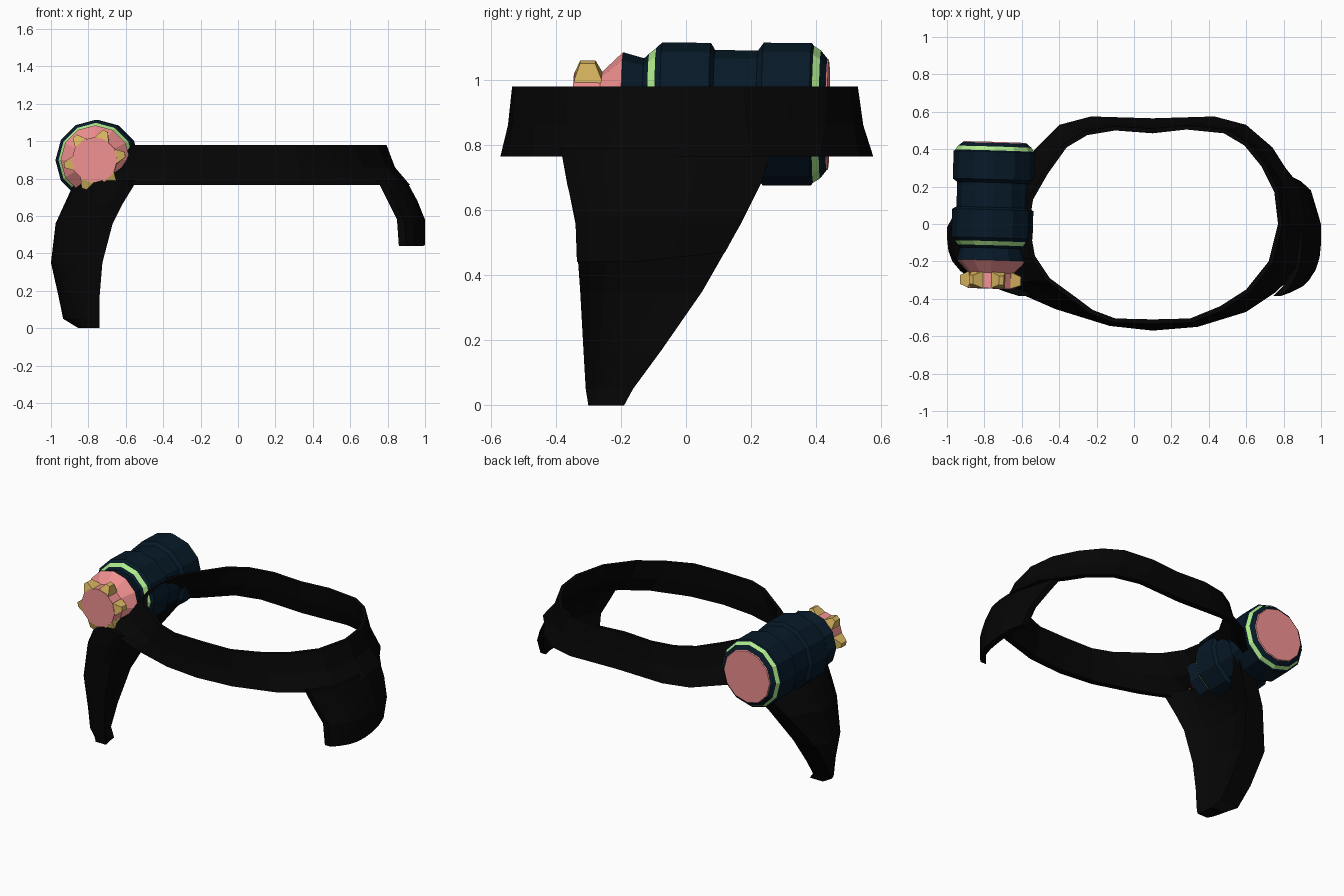
import bpy, bmesh
from math import sin, cos, pi, radians

if "Cube" in bpy.data.objects:
    bpy.data.objects.remove(bpy.data.objects["Cube"])


def material(name, rgb):
    m = bpy.data.materials.new(name)
    m.diffuse_color = (*rgb, 1)
    m.use_nodes = True
    m.node_tree.nodes["Principled BSDF"].inputs["Base Color"].default_value = m.diffuse_color
    return m


BLACK = material("black", (0.0015, 0.0015, 0.0015))
NAVY = material("navy", (0.002, 0.01, 0.021))
PINK = material("pink", (0.88, 0.28, 0.28))
GREEN = material("green", (0.43, 0.83, 0.26))
GOLD = material("gold", (0.7, 0.47, 0.12))


def loft(name, sections, mat, closed=False, caps=True):
    """Skin a list of equal-length closed sections; closed joins last to first."""
    bm = bmesh.new()
    rows = [[bm.verts.new(p) for p in s] for s in sections]
    n = len(rows[0])
    pairs = list(zip(rows, rows[1:])) + ([(rows[-1], rows[0])] if closed else [])
    for a, b in pairs:
        for i in range(n):
            j = (i + 1) % n
            bm.faces.new((a[i], a[j], b[j], b[i]))
    if caps and not closed:
        bm.faces.new(rows[0])
        bm.faces.new(rows[-1])
    bmesh.ops.recalc_face_normals(bm, faces=bm.faces)
    me = bpy.data.meshes.new(name)
    bm.to_mesh(me)
    bm.free()
    me.materials.append(mat)
    ob = bpy.data.objects.new(name, me)
    bpy.context.collection.objects.link(ob)
    return ob


# Head band: top inner outline and wider bottom outer outline
inner_top = [(.77, 0), (.75, .17), (.68, .31), (.59, .42), (.48, .485), (.28, .505),
             (.1, .485), (-.1, .5), (-.25, .475), (-.36, .41), (-.46, .27), (-.54, .13),
             (-.56, 0), (-.53, -.17), (-.45, -.29), (-.3, -.4), (-.22, -.46),
             (-.1, -.505), (.1, -.51), (.3, -.505), (.46, -.44), (.6, -.35), (.72, -.2)]
outer_low = [(.92, 0), (.89, .2), (.81, .3), (.74, .41), (.6, .53), (.43, .575),
             (.1, .565), (-.23, .575), (-.4, .53), (-.55, .38), (-.68, .27), (-.8, .15),
             (-.87, 0), (-.84, -.18), (-.76, -.31), (-.58, -.385), (-.42, -.455),
             (-.13, -.545), (.1, -.57), (.34, -.55), (.6, -.47), (.75, -.37), (.89, -.24)]


def scaled(p, d):
    x, y = p[0] - .1, p[1]
    k = 1 + d / (x * x + y * y) ** .5
    return .1 + x * k, y * k


def mix(a, b, t):
    return a[0] + (b[0] - a[0]) * t, a[1] + (b[1] - a[1]) * t


band = []
for t, o in zip(inner_top, outer_low):
    to, li = scaled(t, .024), scaled(o, -.04)
    band.append([(*t, .98), (*to, .98), (*mix(to, o, .36), .86),
                 (*o, .765), (*li, .765), (*mix(t, li, .36), .86)])
loft("head_band", band, BLACK, closed=True)


# Side flaps curling in at the front edge;
# rows are (z front, z back, y front, y back, outermost x, inner x at front edge)
def flap(name, rows, side, thick, back, fill, n=7):
    sections = []
    for z0, z1, y0, y1, xm, xin in rows:
        out, inn = [], []
        for i in range(n + 1):
            t = i / n
            y = y0 + (y1 - y0) * t ** 1.3
            z = z0 + (z1 - z0) * max(0, (t - .5) * 2)
            if y < 0:
                x = xm - (xm - xin - thick) * (y / y0) ** 4
            else:
                x = xm - back * y
            wall = x - thick
            out.append((side * x, y, z))
            inn.append((side * (wall - fill * max(0, wall - xin)), y, z))
        sections.append(out + inn[::-1])
    return loft(name, sections, BLACK)


flap("long_side_flap", [(.79, .79, -.385, .27, .87, .54), (.66, .66, -.36, .22, .93, .62),
                        (.56, .56, -.34, .17, .975, .67), (.35, .35, -.325, .05, 1.0, .725),
                        (.17, .17, -.315, -.075, .96, .74), (.05, .05, -.308, -.163, .945, .74),
                        (0, 0, -.3, -.19, .86, .74)], -1, .075, .75, .5)
flap("short_side_flap", [(.79, .79, -.385, .265, .90, .745), (.68, .68, -.365, .23, .96, .8),
                         (.58, .58, -.34, .18, 1.0, .85), (.44, .47, -.335, .12, 1.0, .86)],
     1, .04, .3, .0)


# Lamp barrel, turned about the y axis in coloured pieces
def place(ob):
    ob.location = (-.757, 0, .897)
    ob.rotation_euler = (radians(-.5), 0, radians(-1.7))


def turned(name, profile, mat, sides=12, caps=True):
    rings = [[(r * cos(2 * pi * i / sides), y, r * sin(2 * pi * i / sides))
              for i in range(sides)] for y, r in profile]
    place(loft(name, rings, mat, caps=caps))


turned("lamp_nose", [(-.345, .122), (-.262, .122), (-.195, .186)], PINK)
turned("lamp_collar", [(-.195, .186), (-.13, .168), (-.115, .182)], NAVY)
turned("front_green_ring", [(-.115, .182), (-.093, .2)], GREEN)
turned("lamp_barrel", [(-.093, .2), (-.075, .217), (.075, .217), (.088, .195), (.22, .195),
                       (.237, .219), (.385, .219), (.392, .21)], NAVY)
turned("rear_green_ring", [(.392, .21), (.413, .197)], GREEN)
turned("rear_rim", [(.413, .197), (.433, .172)], NAVY)
turned("rear_cap", [(.432, .172), (.438, .168)], PINK)

# Six tapered lugs around the nose
for k in range(6):
    a = radians(10 + 60 * k)
    rows = []
    for r, w, y0, y1 in [(.105, .042, -.342, -.258), (.12, .036, -.342, -.258),
                         (.165, .014, -.325, -.278)]:
        rows.append([(r * cos(a) - s * sin(a), y, r * sin(a) + s * cos(a))
                     for s, y in [(-w, y0), (w, y0), (w, y1), (-w, y1)]])
    place(loft(f"nose_lug_{k + 1}", rows, GOLD))
